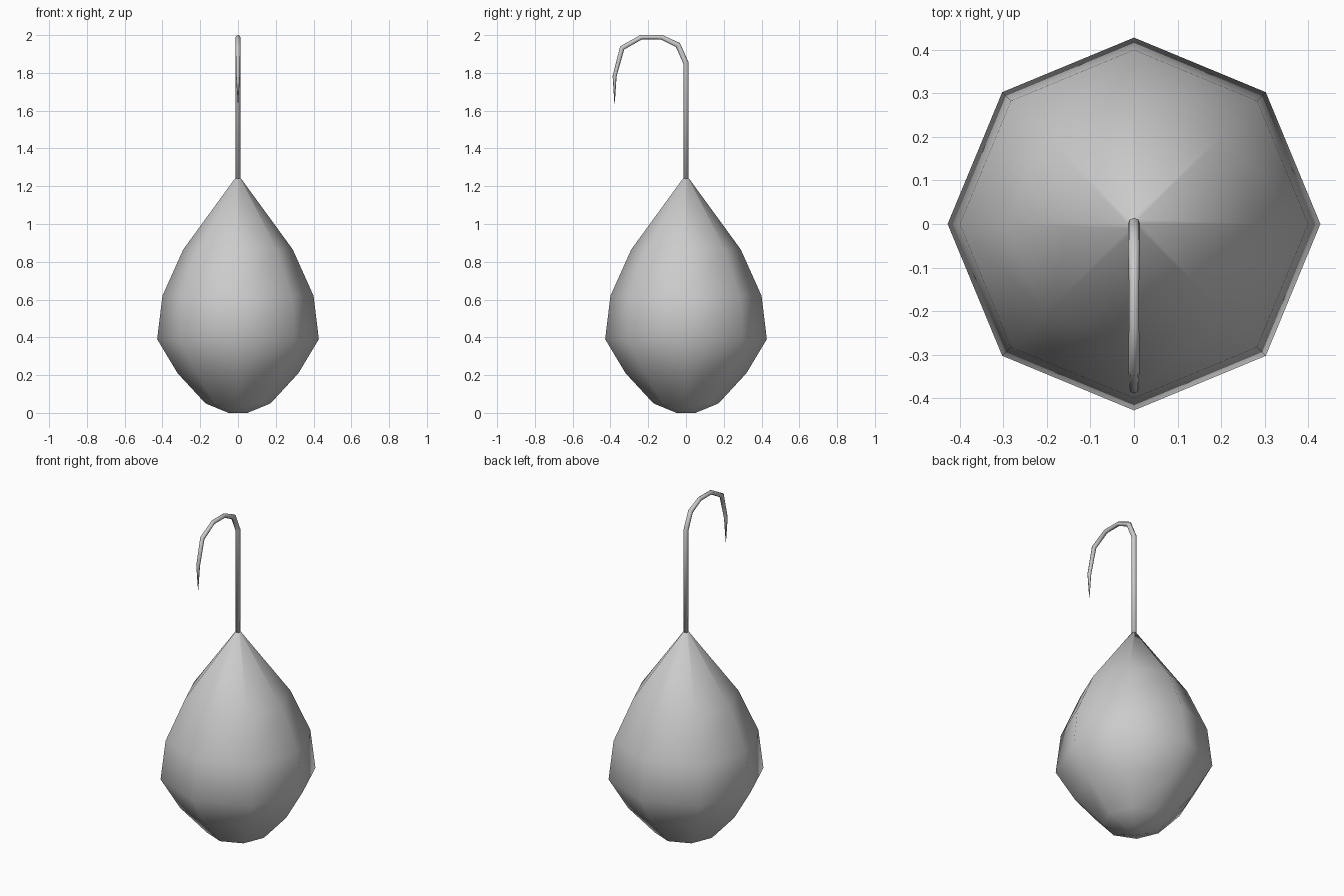
import bpy, math
from mathutils import Vector

if "Cube" in bpy.data.objects:
    bpy.data.objects.remove(bpy.data.objects["Cube"])

SIDES = 8


def ring_mesh(name, rings):
    """Skin a stack of equal rings, closing both ends."""
    n = len(rings[0])
    verts = [v for r in rings for v in r]
    faces = []
    for k in range(len(rings) - 1):
        for i in range(n):
            j = (i + 1) % n
            faces.append((k*n + i, k*n + j, (k+1)*n + j, (k+1)*n + i))
    faces.append(tuple(reversed(range(n))))
    last = (len(rings) - 1) * n
    faces.append(tuple(range(last, last + n)))
    mesh = bpy.data.meshes.new(name)
    mesh.from_pydata(verts, [], faces)
    mesh.polygons.foreach_set("use_smooth", [True] * len(mesh.polygons))
    mesh.update()
    obj = bpy.data.objects.new(name, mesh)
    bpy.context.collection.objects.link(obj)
    return obj


angles = [2 * math.pi * i / SIDES for i in range(SIDES)]

# Teardrop weight: radius, height
profile = [(0.05, 0.0), (0.172, 0.05), (0.32, 0.21), (0.428, 0.39),
           (0.40, 0.62), (0.29, 0.865), (0.015, 1.242)]
ring_mesh("teardrop_body", [[(r*math.cos(a), r*math.sin(a), z) for a in angles]
                            for r, z in profile])

# Bent wire hook: y, z, radius along the centre line
path = [(0, 1.22, .014), (0, 1.852, .014), (-0.043, 1.948, .014),
        (-0.13, 1.989, .012), (-0.237, 1.989, .012), (-0.338, 1.932, .0125),
        (-0.378, 1.783, .0105), (-0.378, 1.637, .001)]
points = [Vector((0, y, z)) for y, z, r in path]
rings = []
for k, p in enumerate(points):
    before = (p - points[max(k-1, 0)]).normalized()
    after = (points[min(k+1, len(points)-1)] - p).normalized()
    tangent = (before + after).normalized()
    # Mitre the bend so the wire keeps its thickness
    mitre = 1 / max(tangent.dot(after if after.length else before), 0.5)
    side = Vector((1, 0, 0))
    up = tangent.cross(side) * mitre
    r = path[k][2]
    rings.append([p + side*r*math.cos(a) + up*r*math.sin(a) for a in angles])
ring_mesh("wire_hook", rings)
